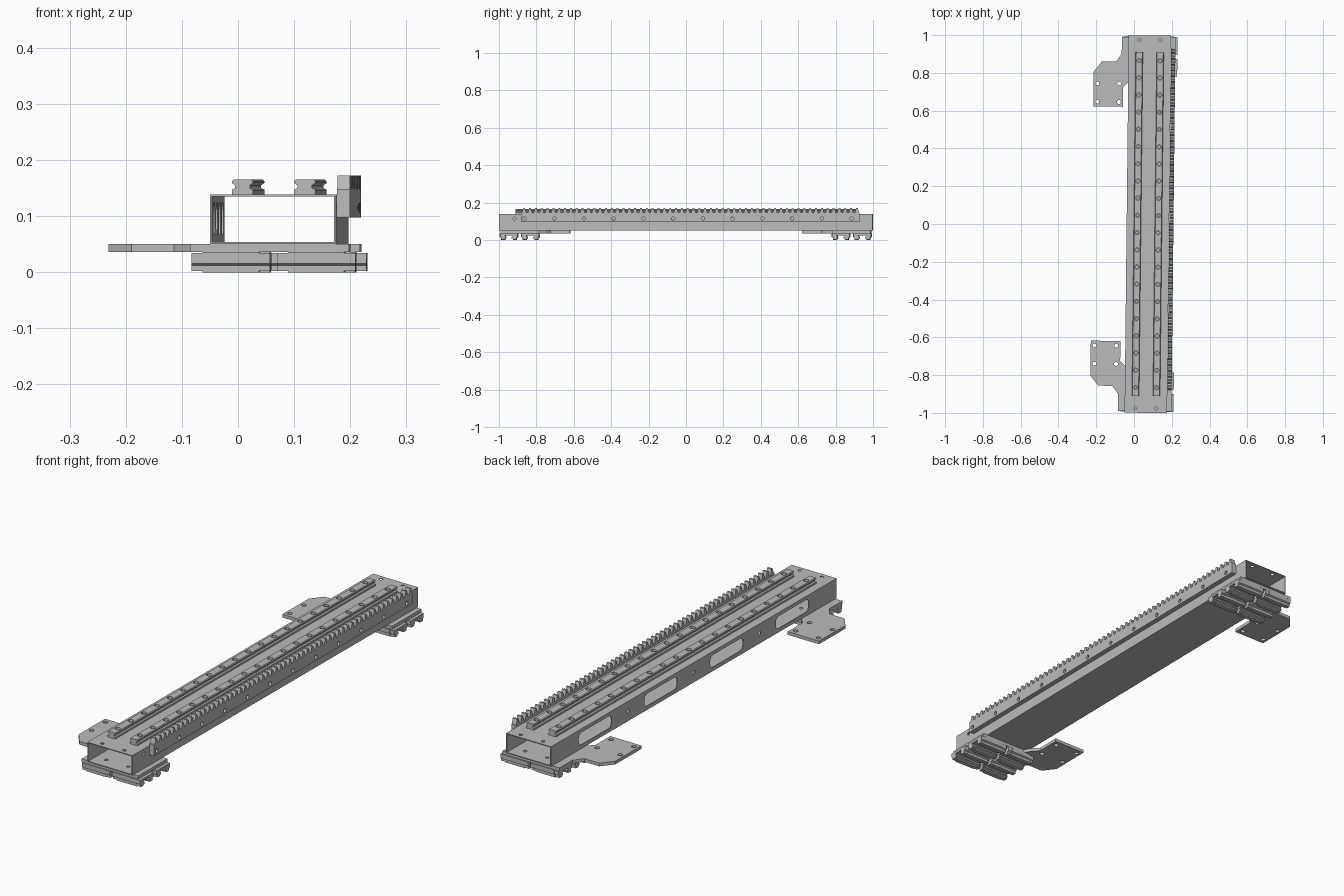
import bpy, bmesh, math
from mathutils import Matrix, Vector

default = bpy.data.objects.get("Cube")
if default:
    bpy.data.objects.remove(default, do_unlink=True)

TILT = -0.011  # the whole beam sits slightly turned about z

steel = bpy.data.materials.new("grey metal")
steel.use_nodes = True
GREY = (0.5, 0.5, 0.5, 1)
steel.diffuse_color = GREY
steel.node_tree.nodes["Principled BSDF"].inputs["Base Color"].default_value = GREY

AXES = {"x": lambda p, d: (d, p[0], p[1]),
        "y": lambda p, d: (p[0], d, p[1]),
        "z": lambda p, d: (p[0], p[1], d)}


def add_prism(bm, pts, axis, lo, hi):
    """Extrude a closed outline along an axis."""
    place = AXES[axis]
    a = [bm.verts.new(place(p, lo)) for p in pts]
    b = [bm.verts.new(place(p, hi)) for p in pts]
    bm.faces.new(a)
    bm.faces.new(b[::-1])
    n = len(pts)
    for i in range(n):
        j = (i + 1) % n
        bm.faces.new((a[i], b[i], b[j], a[j]))


def finish(bm, name):
    bmesh.ops.recalc_face_normals(bm, faces=bm.faces[:])
    mesh = bpy.data.meshes.new(name)
    bm.to_mesh(mesh)
    bm.free()
    mesh.materials.append(steel)
    obj = bpy.data.objects.new(name, mesh)
    bpy.context.collection.objects.link(obj)
    return obj


def prism(name, pts, axis, lo, hi):
    bm = bmesh.new()
    add_prism(bm, pts, axis, lo, hi)
    return finish(bm, name)


def rect(u0, u1, v0, v1):
    return [(u0, v0), (u1, v0), (u1, v1), (u0, v1)]


def circle(u, v, r, n=12):
    return [(u + r * math.cos(2 * math.pi * i / n),
             v + r * math.sin(2 * math.pi * i / n)) for i in range(n)]


def rounded(cu, cv, w, h, r):
    """Rounded rectangle outline."""
    pts = []
    for k, (su, sv) in enumerate([(1, 1), (-1, 1), (-1, -1), (1, -1)]):
        for i in range(5):
            t = (k + i / 4) * math.pi / 2
            pts.append((cu + su * (w / 2 - r) + r * math.cos(t),
                        cv + sv * (h / 2 - r) + r * math.sin(t)))
    return pts


def cut(obj, outlines):
    """Cut a set of separate prisms (outline, axis, lo, hi) from a part."""
    bm = bmesh.new()
    for o in outlines:
        add_prism(bm, *o)
    cutter = finish(bm, "cutter")
    cutter.hide_render = True
    mod = obj.modifiers.new("holes", "BOOLEAN")
    mod.operation = "DIFFERENCE"
    mod.solver = "EXACT"
    mod.object = cutter
    bpy.ops.object.select_all(action="DESELECT")
    bpy.context.view_layer.objects.active = obj
    obj.select_set(True)
    bpy.ops.object.modifier_apply(modifier=mod.name)
    bpy.data.objects.remove(cutter, do_unlink=True)


parts = []
X0, X1, Z0, Z1, WALL = -0.039, 0.186, 0.05, 0.139, 0.004
RAILS = (0.018, 0.129)
CARRIAGE_Y = (0.945, 0.83)
CARRIAGE_X = (-0.002, 0.15)

# Hollow rectangular beam with windows and bolt holes
beam = prism("beam", rect(X0, X1, Z0, Z1), "y", -0.999, 0.999)
cut(beam, [(rect(X0 + WALL, X1 - WALL, Z0 + WALL, Z1 - WALL), "y", -1.1, 1.1)])
holes = [(rounded(y, 0.095, 0.23, 0.056, 0.02), "x", X0 - 0.02, X0 + 0.02)
         for y in (-0.69, -0.23, 0.23, 0.69)]
holes += [(circle(y, 0.095, 0.009), "x", X0 - 0.02, X0 + 0.02) for y in (-0.46, 0, 0.46)]
holes += [(circle(s * 0.915, 0.115, 0.008), "x", X1 - 0.02, X1 + 0.02) for s in (-1, 1)]
holes += [(circle(x, s * 0.975, 0.008), "z", 0.12, 0.16) for x in RAILS for s in (-1, 1)]
holes += [(circle(x, s * y, 0.008), "z", 0.04, 0.07)
          for x in (0.018, 0.129) for y in CARRIAGE_Y for s in (-1, 1)]
cut(beam, holes)
parts.append(beam)

# Two waisted guide rails with counterbored screw holes
half = [(0.019, 0), (0.019, 0.008), (0.013, 0.011), (0.013, 0.016),
        (0.019, 0.020), (0.019, 0.023), (0.016, 0.026)]
for n, x in enumerate(RAILS):
    pts = [(x + u, Z1 + v) for u, v in half] + [(x - u, Z1 + v) for u, v in reversed(half)]
    rail = prism(f"guide_rail_{n + 1}", pts, "y", -0.91, 0.91)
    cut(rail, [(circle(x, -0.865 + 0.0911 * i, 0.0115), "z", 0.152, 0.18) for i in range(20)])
    cut(rail, [(circle(x, -0.865 + 0.0911 * i, 0.0065), "z", 0.142, 0.16) for i in range(20)])
    parts.append(rail)

# Toothed rack along the side
TEETH, R0, R1 = 58, -0.88, 0.93
pitch = (R1 - R0) / TEETH
outline = [(R1, 0.098), (R0, 0.098)]
for i in range(TEETH):
    y = R0 + i * pitch
    outline += [(y + pitch * f, z) for f, z in
                ((0.02, 0.148), (0.2, 0.148), (0.42, 0.172), (0.68, 0.172), (0.9, 0.148))]
outline.append((R1, 0.148))
rack = prism("toothed_rack", outline, "x", X1 + 0.0005, 0.209)
cut(rack, [(circle(-0.861 + 0.159 * i, 0.115, 0.009), "x", 0.18, 0.22) for i in range(12)])
parts.append(rack)

# End plates with a side wing, and sliding carriages below each
plate_pts = [(-0.075, 0.99), (0.209, 0.99), (0.209, 0.785), (-0.02, 0.785),
             (-0.04, 0.75), (-0.065, 0.725), (-0.065, 0.62), (-0.222, 0.62),
             (-0.222, 0.805), (-0.18, 0.858), (-0.105, 0.858), (-0.075, 0.90)]
block_half = [(0.049, 0.034), (0.049, 0.016), (0.042, 0.012), (0.042, 0.0),
              (0.022, 0.0), (0.022, 0.006), (0.015, 0.010), (0.015, 0.015),
              (0.020, 0.019), (0.020, 0.024)]
for s, end in ((-1, "front"), (1, "back")):
    plate = prism(f"{end}_plate", [(x, s * y) for x, y in plate_pts], "z", 0.036, 0.0505)
    cut(plate, [(circle(x, s * y, 0.0105), "z", 0.02, 0.07)
                for x in (-0.202, -0.087) for y in (0.645, 0.742)])
    parts.append(plate)
    for i, cy in enumerate(CARRIAGE_Y):
        for j, cx in enumerate(CARRIAGE_X):
            def section(k, dz):
                left = [(s * cy - u * k, max(v, dz)) for u, v in block_half]
                right = [(s * cy + u * k, max(v, dz)) for u, v in reversed(block_half)]
                return left + right
            tag = f"{end}_carriage_{i + 1}_{j + 1}"
            body = [(y, z + 0.002 if z > 0.03 else z) for y, z in section(1, 0)]
            parts.append(prism(tag, body, "x", cx - 0.05, cx + 0.05))
            # end caps, slightly smaller than the body
            for t, side in ((-1, "a"), (1, "b")):
                lo, hi = sorted((cx + t * 0.05, cx + t * 0.07))
                parts.append(prism(f"{tag}_cap_{side}", section(0.96, 0.002), "x", lo, hi))

for p in parts:
    p.rotation_euler.z = TILT
